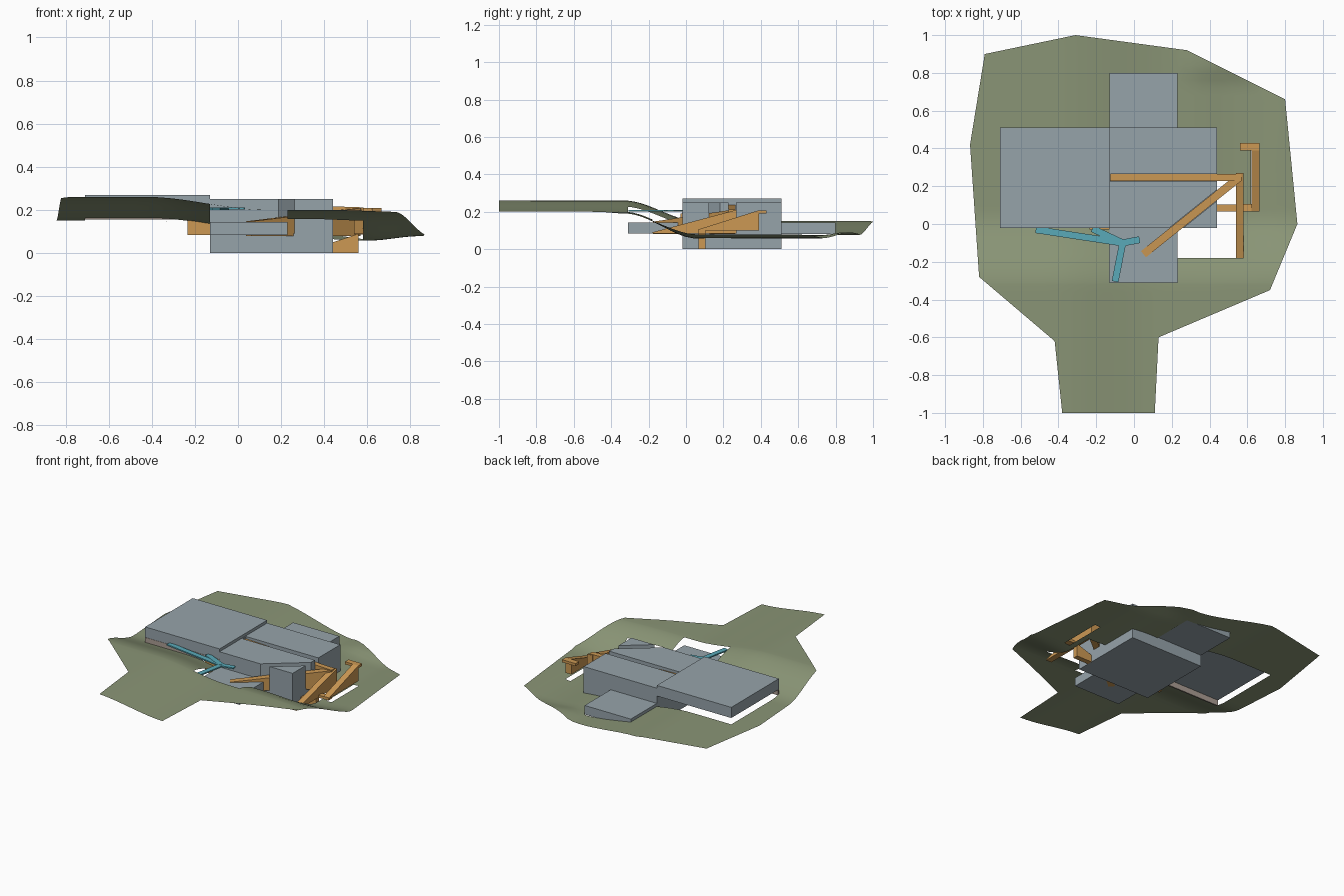
import bpy, bmesh, math
from mathutils import Vector

if "Cube" in bpy.data.objects:
    bpy.data.objects.remove(bpy.data.objects["Cube"])


def material(name, rgb):
    m = bpy.data.materials.new(name)
    m.diffuse_color = [(c / 255 / 12.92 if c < 10 else ((c / 255 + 0.055) / 1.055) ** 2.4) for c in rgb] + [1]
    m.use_nodes = True
    m.node_tree.nodes["Principled BSDF"].inputs["Base Color"].default_value = m.diffuse_color
    return m


GREEN = material("grass green", (138, 149, 118))
GREY = material("concrete grey", (150, 163, 170))
ORANGE = material("path orange", (204, 153, 84))
TEAL = material("walkway teal", (90, 170, 185))
BEIGE = material("wall beige", (172, 158, 148))


def finish(name, bm, mat):
    me = bpy.data.meshes.new(name)
    bm.to_mesh(me)
    bm.free()
    me.materials.append(mat)
    ob = bpy.data.objects.new(name, me)
    bpy.context.collection.objects.link(ob)
    return ob


def box(name, x0, x1, y0, y1, z0, z1, mat=GREY):
    bm = bmesh.new()
    bmesh.ops.create_cube(bm, size=1)
    for v in bm.verts:
        v.co = ((x0 + x1) / 2 + v.co.x * (x1 - x0),
                (y0 + y1) / 2 + v.co.y * (y1 - y0),
                (z0 + z1) / 2 + v.co.z * (z1 - z0))
    return finish(name, bm, mat)


def ramp(name, a, b, width, base, top_a, top_b, mat=ORANGE):
    """Straight solid strip from a to b whose top runs from top_a to top_b."""
    a, b = Vector(a), Vector(b)
    d = (b - a).normalized()
    n = Vector((-d.y, d.x)) * width / 2
    bm = bmesh.new()
    low, high = [], []
    for p, t in ((a + n, top_a), (a - n, top_a), (b - n, top_b), (b + n, top_b)):
        low.append(bm.verts.new((p.x, p.y, base)))
        high.append(bm.verts.new((p.x, p.y, t)))
    bm.faces.new(low[::-1])
    bm.faces.new(high)
    for i in range(4):
        j = (i + 1) % 4
        bm.faces.new((low[i], low[j], high[j], high[i]))
    bmesh.ops.recalc_face_normals(bm, faces=bm.faces)
    return finish(name, bm, mat)


# ---- terrain: outline sliced into a grid, holes removed, then raised ----
BODY = [(-.42, -.62), (.13, -.6), (.72, -.35), (.865, 0), (.8, .66),
        (.28, .92), (-.31, 1), (-.79, .9), (-.868, .42), (-.82, -.28)]
TONGUE = [(-.38, -1), (.11, -1), (.13, -.6), (-.42, -.62)]
HOLES = [(-.71, .44, -.02, .51), (-.13, .23, .51, .8), (-.13, .23, -.31, -.02),
         (.23, .58, -.18, .24), (.62, .66, .1, .4)]


def ease(t):
    t = min(1, max(0, t))
    return t * t * (3 - 2 * t)


def height(x, y):
    front = .26 - .06 * ease((x + .42) / .55) - .01 * ease((x - .4) / .4)
    back = .15 - .075 * ease((x + .4) / .65) - .018 * ease((x - .3) / .25) + .022 * ease((x - .6) / .25)
    back += .02 * ease((y - .72) / .12) * ease((x - .2) / .2)
    return front + (back - front) * ease((y + .33) / .39)


bm = bmesh.new()
for poly in (BODY, TONGUE):
    bm.faces.new([bm.verts.new((x, y, 0)) for x, y in poly])
xs = {round(-.84 + .06 * i, 3) for i in range(29)} | {h for r in HOLES for h in r[:2]}
ys = {round(-.6 + .04 * i, 3) for i in range(40)} | {h for r in HOLES for h in r[2:]}
for values, axis in ((xs, Vector((1, 0, 0))), (ys, Vector((0, 1, 0)))):
    for c in sorted(values):
        bmesh.ops.bisect_plane(bm, geom=bm.verts[:] + bm.edges[:] + bm.faces[:], dist=1e-5,
                               plane_co=axis * c, plane_no=axis)
bmesh.ops.remove_doubles(bm, verts=bm.verts, dist=1e-4)
gone = []
for f in bm.faces:
    c = f.calc_center_median()
    if any(r[0] < c.x < r[1] and r[2] < c.y < r[3] for r in HOLES):
        gone.append(f)
bmesh.ops.delete(bm, geom=gone, context='FACES')
for v in bm.verts:
    v.co.z = height(v.co.x, v.co.y)
for f in bm.faces:
    f.normal_update()
    if f.normal.z < 0:
        f.normal_flip()
    f.smooth = True
finish("terrain", bm, GREEN)

# ---- building volumes ----
main = box("main_block", -.13, .44, -.02, .51, 0, .25)
box("upper_wing", -.71, -.13, -.02, .51, .195, .27)
box("back_wing", -.13, .23, .51, .8, .08, .143)
box("front_deck", -.13, .23, -.31, -.02, .083, .143)
box("wing_front_wall", -.71, -.13, -.022, -.012, .155, .197, BEIGE)

# ---- trenches through the main roof for the two paths ----
START, TURN = (.05, -.16), (.555, .245)
cutters = [ramp("diagonal_trench_cutter", START, TURN, .046, .09, .35, .35),
           ramp("straight_trench_cutter", (-.125, .246), (.57, .246), .04, .1, .35, .35)]
for c in cutters:
    c.hide_render = True
    c.hide_viewport = True
    mod = main.modifiers.new("trench", 'BOOLEAN')
    mod.operation = 'DIFFERENCE'
    mod.solver = 'EXACT'
    mod.object = c

# ---- orange ramps ----
ramp("diagonal_ramp", START, TURN, .042, .08, .147, .208)
ramp("roof_path", (-.125, .246), (.57, .246), .036, .09, .235, .212)
ramp("side_ramp", (.56, -.18), (.56, .27), .042, .085, .09, .21)
ramp("lower_ramp", (.44, .085), (.56, .085), .036, 0, .05, .09)
ramp("lower_landing", (.56, .085), (.66, .085), .04, .085, .1, .105)
ramp("outer_ramp", (.643, .065), (.643, .39), .044, .1, .105, .208)
box("outer_landing", .56, .665, .39, .43, .19, .208, ORANGE)
box("wing_step", -.235, -.13, -.03, -.002, .083, .19, ORANGE)

# ---- teal walkways ----
HUB = (-.06, -.1)
for i, end in enumerate([(-.52, -.03), (-.1, -.305), (.03, -.083), (-.22, -.025)]):
    ramp("walkway_%d" % (i + 1), end, HUB, .036, .2 + .0005 * i, .209 + .0005 * i, .209 + .0005 * i, TEAL)
